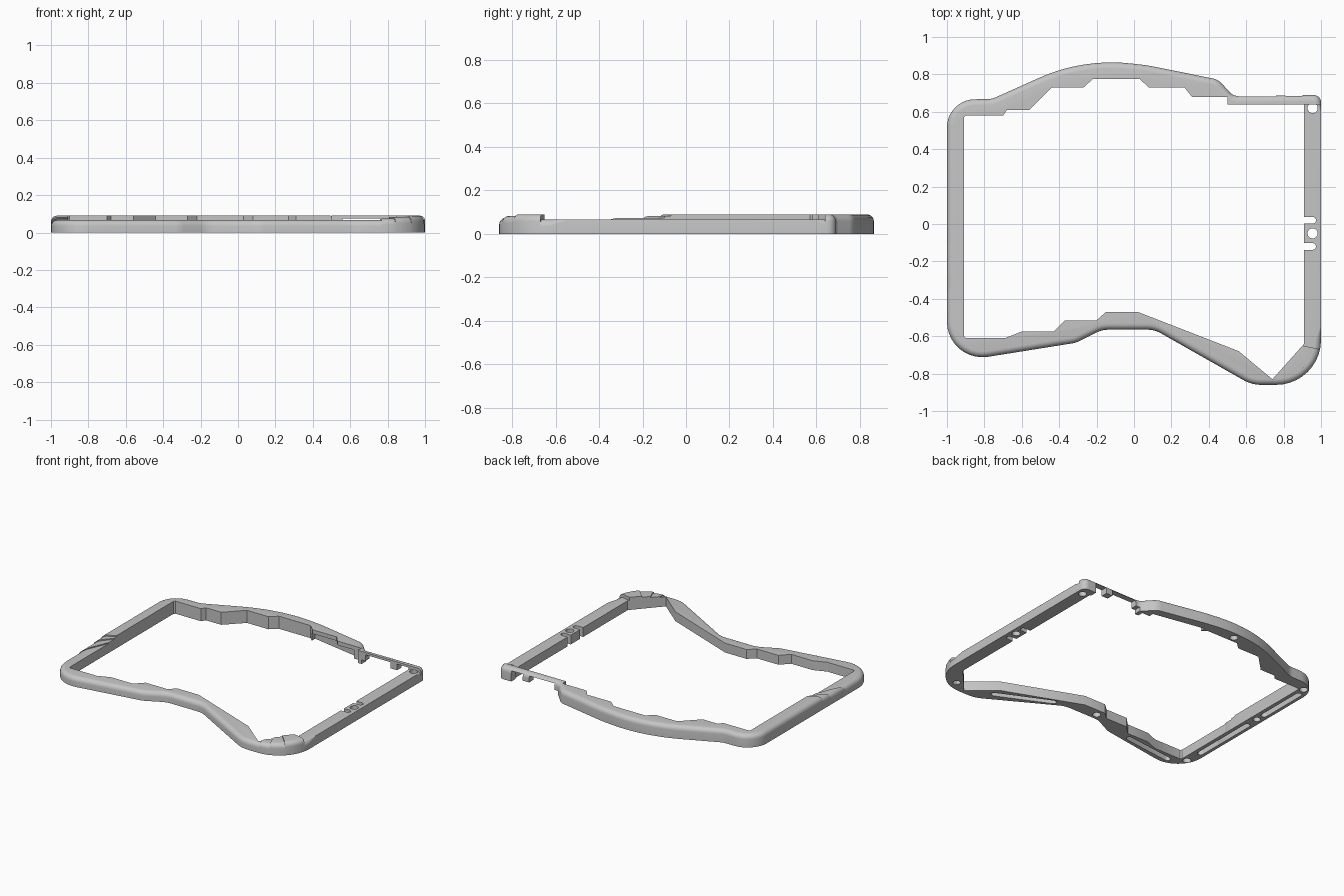
import bpy, bmesh, math
from mathutils import Vector

cube = bpy.data.objects.get("Cube")
if cube:
    bpy.data.objects.remove(cube)

grey = bpy.data.materials.new("matte grey")
grey.use_nodes = True
colour = (0.56, 0.56, 0.56, 1)
grey.diffuse_color = colour
grey.node_tree.nodes["Principled BSDF"].inputs["Base Color"].default_value = colour


def rounded(corners, steps=10):
    """Polygon of (x, y, radius) corners with every corner turned into an arc."""
    pts = []
    for i, (x, y, r) in enumerate(corners):
        p = Vector((x, y))
        a = (Vector(corners[i - 1][:2]) - p).normalized()
        b = (Vector(corners[(i + 1) % len(corners)][:2]) - p).normalized()
        if r == 0:
            pts.append(p)
            continue
        half = a.angle(b) / 2
        centre = p + (a + b).normalized() * r / math.sin(half)
        start = p + a * r / math.tan(half) - centre
        end = p + b * r / math.tan(half) - centre
        turn = start.angle_signed(end)
        for k in range(steps + 1):
            t = -turn * k / steps
            c, s = math.cos(t), math.sin(t)
            pts.append(centre + Vector((start.x * c - start.y * s, start.x * s + start.y * c)))
    return pts


def loft(name, rings):
    """Closed solid through equal rings of 3D points."""
    bm = bmesh.new()
    loops = [[bm.verts.new(p) for p in ring] for ring in rings]
    n = len(loops[0])
    for low, high in zip(loops, loops[1:]):
        for i in range(n):
            j = (i + 1) % n
            bm.faces.new((low[i], low[j], high[j], high[i]))
    bm.faces.new(loops[0])
    bm.faces.new(loops[-1])
    bmesh.ops.recalc_face_normals(bm, faces=bm.faces)
    mesh = bpy.data.meshes.new(name)
    bm.to_mesh(mesh)
    bm.free()
    mesh.materials.append(grey)
    ob = bpy.data.objects.new(name, mesh)
    bpy.context.collection.objects.link(ob)
    return ob


def prism(pts, z0=-0.1, z1=0.2):
    ob = loft("cutter", [[(p[0], p[1], z) for p in pts] for z in (z0, z1)])
    ob.hide_render = True
    return ob


def box(x0, x1, y0, y1, z1):
    return prism([(x0, y0), (x1, y0), (x1, y1), (x0, y1)], z1=z1)


def disc(x, y, r, z1):
    return prism([(x + r * math.cos(k * math.pi / 12), y + r * math.sin(k * math.pi / 12))
                  for k in range(24)], z1=z1)


def slot(a, b, width, z1):
    """Round-ended groove cutter from a to b."""
    a, b = Vector(a), Vector(b)
    ang = math.atan2(b.y - a.y, b.x - a.x)
    pts = []
    for c, off in ((b, -math.pi / 2), (a, math.pi / 2)):
        for k in range(9):
            t = ang + off + math.pi * k / 8
            pts.append(c + Vector((math.cos(t), math.sin(t))) * width / 2)
    return prism(pts, z1=z1)


def boolean(ob, cutter, operation):
    """Apply a boolean; use the other solver if the first one loses the part."""
    before = ob.data.copy()
    for solver in ("EXACT", "MANIFOLD"):
        mod = ob.modifiers.new("cut", "BOOLEAN")
        mod.object, mod.operation, mod.solver = cutter, operation, solver
        bpy.context.view_layer.objects.active = ob
        bpy.ops.object.modifier_apply(modifier=mod.name)
        if ob.data.polygons:
            return
        ob.data = before.copy()


# Outer outline: rounded corners joined by straight runs
outline = rounded([
    (-1, 0.665, 0.15), (-0.76, 0.668, 0.12), (-0.27, 0.888, 0.95), (0.08, 0.847, 0.8),
    (0.45, 0.772, 0.09), (0.53, 0.685, 0.05), (1, 0.69, 0.04), (1, 0.6, 0), (1, -0.55, 0),
    (1, -0.86, 0.24), (0.63, -0.86, 0.2), (0.11, -0.565, 0.15), (-0.17, -0.565, 0.15),
    (-0.31, -0.635, 0.15), (-1, -0.745, 0.19)])

# Stepped inner opening
opening = [
    (-0.91, 0.57), (-0.9, 0.58), (-0.7, 0.58), (-0.68, 0.61), (-0.56, 0.61), (-0.44, 0.73),
    (-0.27, 0.73), (-0.22, 0.775), (0.03, 0.775), (0.08, 0.73), (0.27, 0.73), (0.31, 0.68),
    (0.5, 0.68), (0.5, 0.64), (0.91, 0.64), (0.91, -0.64), (0.74, -0.83), (0.56, -0.68),
    (0.02, -0.47), (-0.15, -0.47), (-0.2, -0.515), (-0.37, -0.515), (-0.43, -0.575),
    (-0.6, -0.575), (-0.69, -0.61), (-0.9, -0.61), (-0.91, -0.6)]


def slab(name, height):
    """Full outline at one height, with a rounded upper edge except on the plain side bar."""
    n = len(outline)
    rings = [[(p.x, p.y, 0) for p in outline]]
    normals, radii = [], []
    for i, p in enumerate(outline):
        d = (p - outline[i - 1]).normalized() + (outline[(i + 1) % n] - p).normalized()
        normals.append(Vector((d.y, -d.x)).normalized())
        radii.append(0.004 if p.x > 0.999 and -0.56 < p.y < 0.61 else 0.032)
    for k in range(6):
        t = k * math.pi / 10
        ring = []
        for p, nrm, r in zip(outline, normals, radii):
            q = p + nrm * r * (1 - math.cos(t))
            ring.append((q.x, q.y, height - r + r * math.sin(t)))
        rings.append(ring)
    return loft(name, rings)


def wedge(a0, a1):
    pts = [(0.76, -0.62)]
    for k in range(5):
        t = math.radians(a0 + (a1 - a0) * k / 4)
        pts.append((0.76 + 0.5 * math.cos(t), -0.62 + 0.5 * math.sin(t)))
    return pts


# Each part is one zone of the outline at its own height
zones = {
    "front_rail": (0.067, [(-1.2, -0.856), (-0.88, -0.088), (-0.7, -0.3), (0.6, -0.3),
                           (0.76, -0.62), (0.777, -1.12), (-1.2, -1.12)]),
    "side_bar": (0.067, [(0.76, -0.62), (1.249, -0.724), (1.2, 0.638), (0.85, 0.638),
                         (0.85, -0.3)]),
    "back_rail": (0.09, [(-1.2, -0.235), (-0.88, -0.053), (-0.88, 0.4), (0.85, 0.4),
                         (0.85, 0.638), (1.2, 0.638), (1.2, 1.2), (-1.2, 1.2)]),
    "side_step_upper": (0.082, [(-1.2, -0.235), (-0.88, -0.053), (-0.88, -0.064),
                                (-1.2, -0.448)]),
    "side_step_lower": (0.074, [(-1.2, -0.448), (-0.88, -0.064), (-0.88, -0.088),
                                (-1.2, -0.856)]),
    "corner_step_lower": (0.074, wedge(-88, -70)),
    "corner_step_middle": (0.082, wedge(-70, -46)),
    "corner_step_upper": (0.09, wedge(-46, -12))}

hole = prism(opening)
cutters = [hole]
parts = {}
for name, (height, region) in zones.items():
    zone = prism(region)
    parts[name] = slab(name, height)
    boolean(parts[name], zone, "INTERSECT")
    boolean(parts[name], hole, "DIFFERENCE")
    cutters.append(zone)

# Grooves, holes and notches
side_groove = slot((-0.957, -0.47), (-0.957, 0), 0.04, 0.04)
peg_hole = disc(0.955, 0.62, 0.027, 0.07)
cuts = {
    "front_rail": [disc(-0.12, -0.52, 0.027, 0.04), disc(-0.95, -0.6, 0.027, 0.04),
                   slot((0.2, -0.575), (0.56, -0.745), 0.04, 0.04),
                   slot((-0.48, -0.62), (-0.84, -0.664), 0.04, 0.04), side_groove],
    "side_bar": [peg_hole, disc(0.955, -0.05, 0.027, 0.2),
                 slot((0.85, 0.02), (0.955, 0.02), 0.036, 0.2),
                 slot((0.85, -0.12), (0.955, -0.12), 0.036, 0.2)],
    # Gaps under the thin back plate leave hanging tabs; the lip beside it is undercut
    "back_rail": [box(0.56, 0.76, 0.6, 0.75, 0.074), box(0.81, 0.9, 0.6, 0.75, 0.074),
                  box(0.53, 0.85, 0.6, 0.75, 0.03),
                  prism([(0.06, 0.6), (0.44, 0.6), (0.44, 0.715), (0.06, 0.785)], z1=0.062),
                  disc(-0.94, 0.59, 0.027, 0.04), disc(-0.16, 0.815, 0.027, 0.04),
                  disc(-0.955, 0.1, 0.025, 0.04), peg_hole,
                  slot((-0.957, 0.17), (-0.957, 0.52), 0.04, 0.04), side_groove],
    "side_step_upper": [side_groove],
    "side_step_lower": [side_groove],
    "corner_step_middle": [disc(0.84, -0.785, 0.025, 0.04)]}
for name, tools in cuts.items():
    for tool in tools:
        boolean(parts[name], tool, "DIFFERENCE")
        if tool not in cutters:
            cutters.append(tool)

for cutter in cutters:
    bpy.data.objects.remove(cutter)

# Smooth the rounded edges, keep the cut edges sharp
bpy.ops.object.select_all(action="DESELECT")
for part in parts.values():
    part.select_set(True)
bpy.context.view_layer.objects.active = parts["front_rail"]
bpy.ops.object.shade_smooth_by_angle(angle=math.radians(30))
